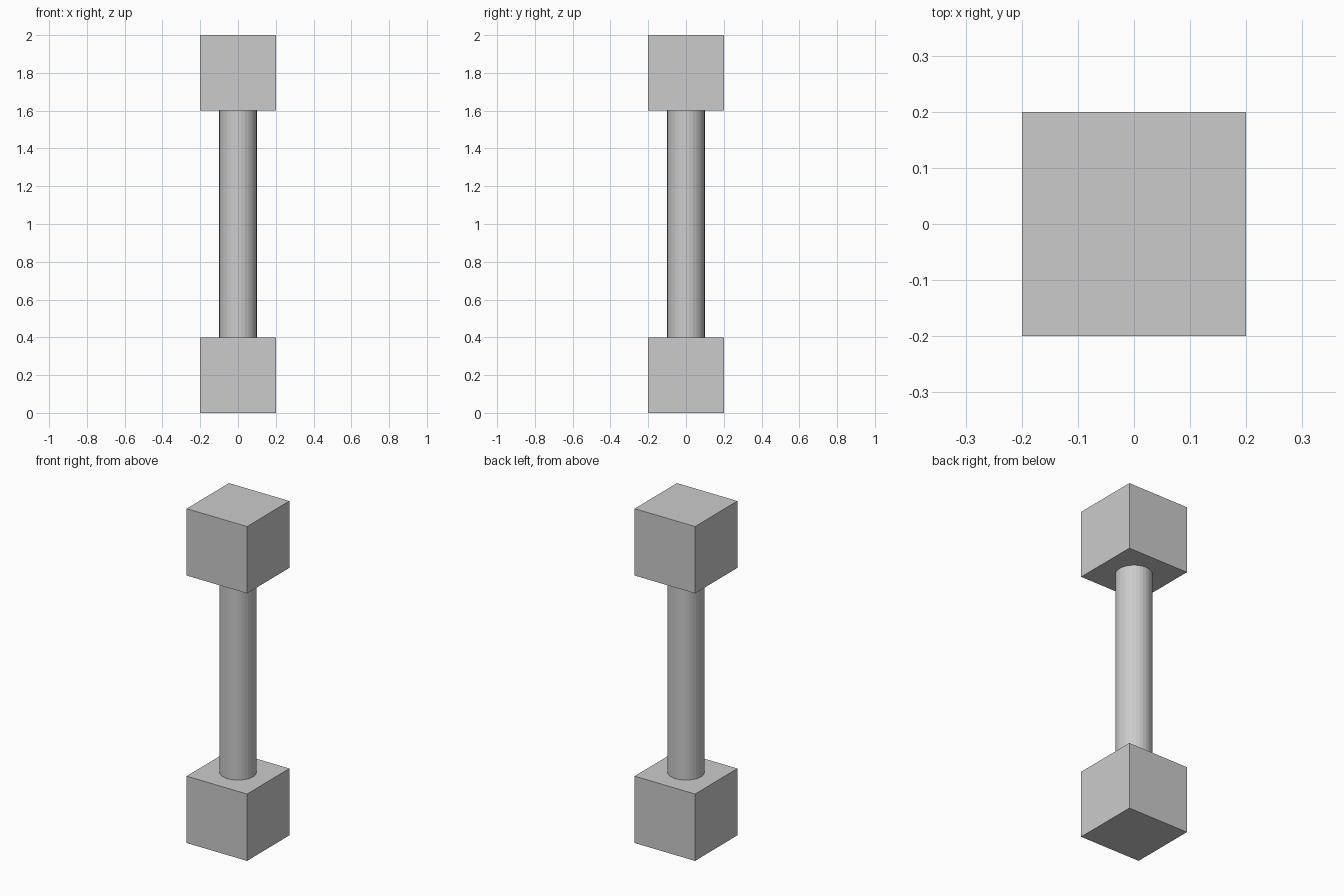
import bpy

if "Cube" in bpy.data.objects:
    bpy.data.objects.remove(bpy.data.objects["Cube"])

BLOCK = 0.4      # edge of each end block
HEIGHT = 2.0
RADIUS = 0.1


def add_block(name, z):
    bpy.ops.mesh.primitive_cube_add(size=BLOCK, location=(0, 0, z))
    bpy.context.object.name = name


# End blocks
add_block("bottom_block", BLOCK / 2)
add_block("top_block", HEIGHT - BLOCK / 2)

# Round shaft between the blocks
bpy.ops.mesh.primitive_cylinder_add(vertices=32, radius=RADIUS,
                                    depth=HEIGHT - 2 * BLOCK,
                                    location=(0, 0, HEIGHT / 2))
bpy.context.object.name = "shaft"
